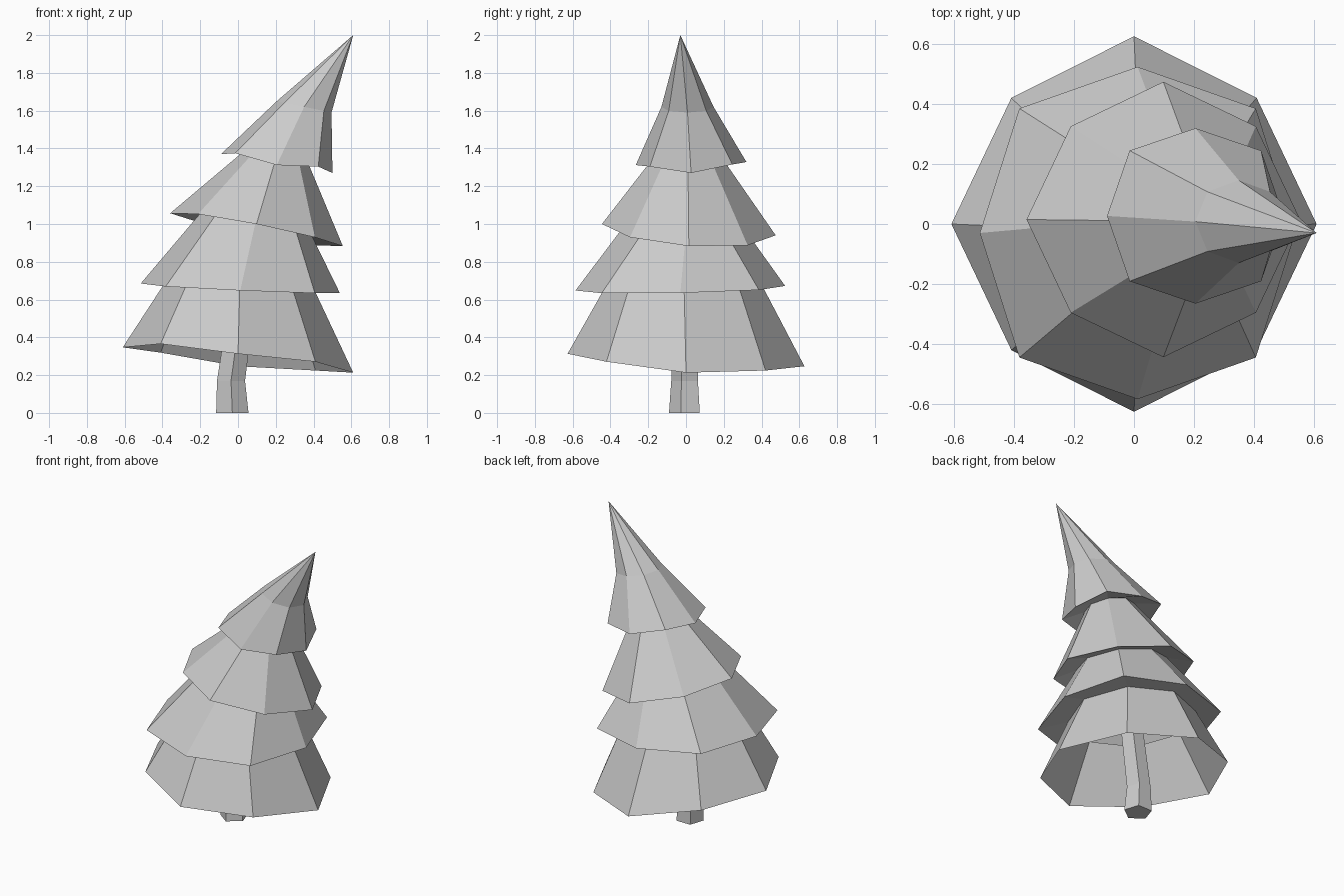
import bpy
import bmesh
from math import cos, sin, pi

cube = bpy.data.objects.get("Cube")
if cube:
    bpy.data.objects.remove(cube, do_unlink=True)

grey = bpy.data.materials.new("plain grey")
grey.use_nodes = True
colour = (0.6, 0.6, 0.6, 1)
grey.diffuse_color = colour
grey.node_tree.nodes["Principled BSDF"].inputs["Base Color"].default_value = colour


def tilted_ring(centre, radii, tilt, corner=1.0, lift=0.0):
    """Eight points around a leaning octagon; corner and lift shape the diagonals."""
    points = []
    for i in range(8):
        c, s = cos(i * pi / 4), sin(i * pi / 4)
        k = corner if i % 2 else 1.0
        points.append((centre[0] + radii[0] * k * c,
                       centre[1] + radii[1] * k * s,
                       centre[2] + tilt[0] * c + tilt[1] * s + (lift if i % 2 else 0)))
    return points


def pentagon(x, y, z, r):
    """Five points with one corner facing the front."""
    angles = [-pi / 2 + i * 2 * pi / 5 for i in range(5)]
    return [(x + r * cos(a), y + r * sin(a), z) for a in angles]


def loft(name, rings, tip=None, cap_ends=False):
    """Join the rings from bottom to top with flat quads."""
    bm = bmesh.new()
    loops = [[bm.verts.new(p) for p in ring] for ring in rings]
    n = len(loops[0])
    for low, high in zip(loops, loops[1:]):
        for i in range(n):
            j = (i + 1) % n
            bm.faces.new((low[i], low[j], high[j], high[i]))
    if tip:
        top = bm.verts.new(tip)
        for i in range(n):
            bm.faces.new((loops[-1][i], loops[-1][(i + 1) % n], top))
    if cap_ends:
        bm.faces.new(loops[0][::-1])
        bm.faces.new(loops[-1])
    mesh = bpy.data.meshes.new(name)
    bm.to_mesh(mesh)
    bm.free()
    mesh.materials.append(grey)
    obj = bpy.data.objects.new(name, mesh)
    bpy.context.collection.objects.link(obj)
    return obj


# Foliage: four flared tiers, each neck tucked under the next rim
foliage_rings = [
    tilted_ring((0, 0, 0.28), (0.61, 0.627), (-0.067, -0.033), 0.95, 0.015),
    tilted_ring((0.01, -0.01, 0.68), (0.39, 0.41), (-0.02, 0.0)),
    tilted_ring((0.012, -0.03, 0.66), (0.527, 0.555), (-0.025, 0.012), 1.06),
    tilted_ring((0.1, 0, 1.02), (0.28, 0.29), (-0.06, -0.02)),
    tilted_ring((0.098, 0.015, 0.97), (0.457, 0.46), (-0.087, -0.03), 0.957),
    tilted_ring((0.21, 0.01, 1.38), (0.15, 0.16), (-0.03, 0.0)),
    tilted_ring((0.205, 0.027, 1.32), (0.295, 0.293), (-0.05, 0.008), 1.053, 0.025),
    tilted_ring((0.35, 0.008, 1.62), (0.145, 0.138), (-0.03, 0.0), 1.02),
]
loft("foliage", foliage_rings, tip=(0.61, -0.03, 2.0))

# Trunk: five-sided, slightly bent, rising inside the foliage
trunk_rings = [
    pentagon(-0.03, 0, 0, 0.09),
    pentagon(-0.037, 0, 0.17, 0.078),
    pentagon(0.04, 0, 0.72, 0.07),
]
loft("trunk", trunk_rings, cap_ends=True)
